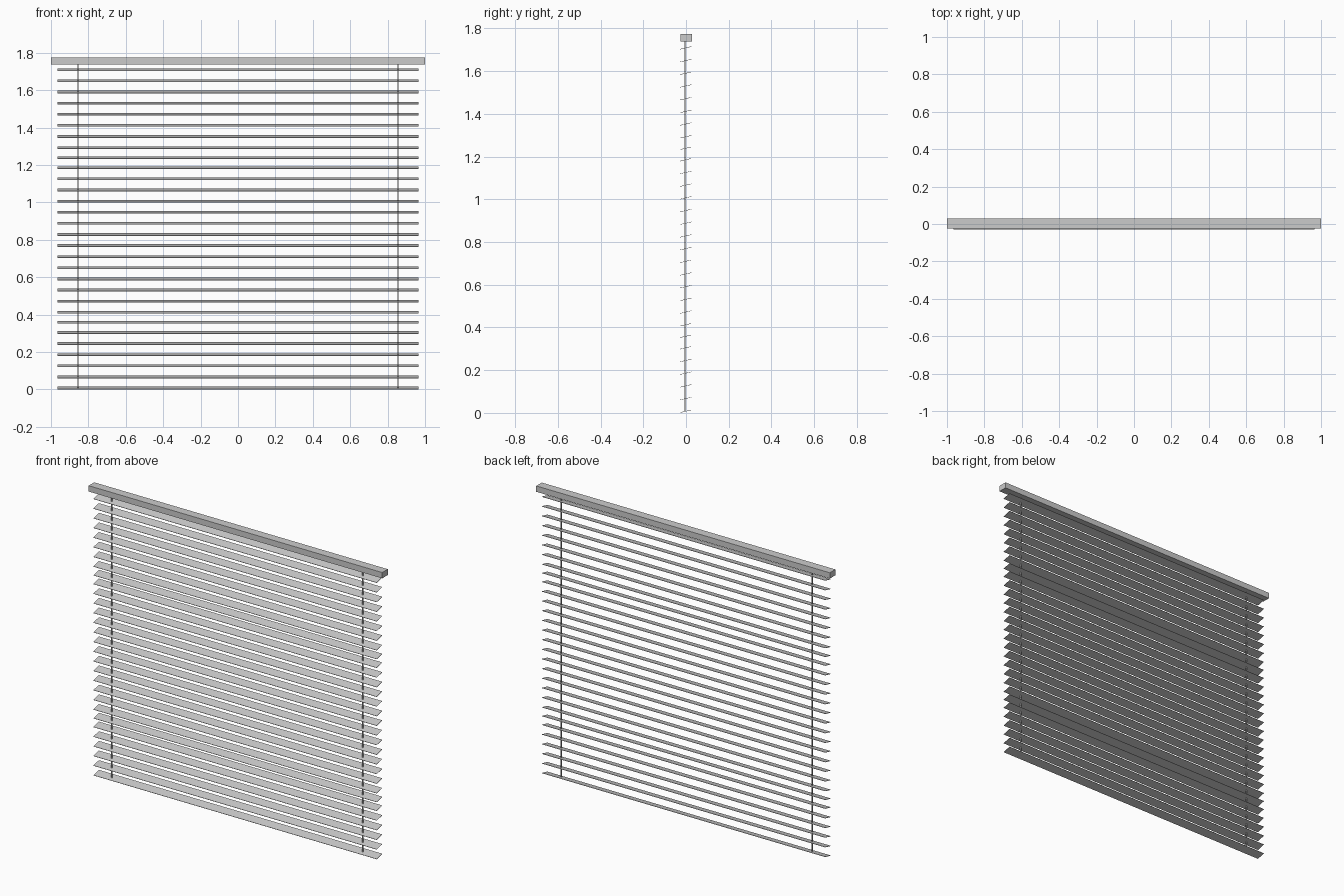
import bpy, bmesh, math

if "Cube" in bpy.data.objects:
    bpy.data.objects.remove(bpy.data.objects["Cube"])

def box(name, lo, hi):
    bm = bmesh.new()
    bmesh.ops.create_cube(bm, size=1)
    for v in bm.verts:
        v.co = [(a + b) / 2 + c * (b - a) for a, b, c in zip(lo, hi, v.co)]
    me = bpy.data.meshes.new(name)
    bm.to_mesh(me)
    bm.free()
    ob = bpy.data.objects.new(name, me)
    bpy.context.collection.objects.link(ob)
    return ob

# Head rail
box("head_rail", (-1, -0.025, 1.738), (1, 0.029, 1.774))

# Tilted slats, with slightly closer gaps at three places
TILT, DEPTH, THICK = math.radians(13), 0.055, 0.002
gaps = [0.0595] * 29
for i in (5, 6, 20, 21):
    gaps[i] = 0.054
z = 0.0075
gap_scale = (1.709 - z) / sum(gaps)
for i in range(30):
    slat = box(f"slat_{i + 1:02d}", (-0.965, -DEPTH / 2, -THICK / 2), (0.965, DEPTH / 2, THICK / 2))
    slat.location = (0, -0.002, z)
    slat.rotation_euler.x = TILT
    if i < 29:
        z += gaps[i] * gap_scale

# Lift cords through the slats
for side, x in (("left", -0.855), ("right", 0.855)):
    box(f"cord_{side}", (x - 0.003, -0.008, 0.006), (x + 0.003, -0.002, 1.74))
